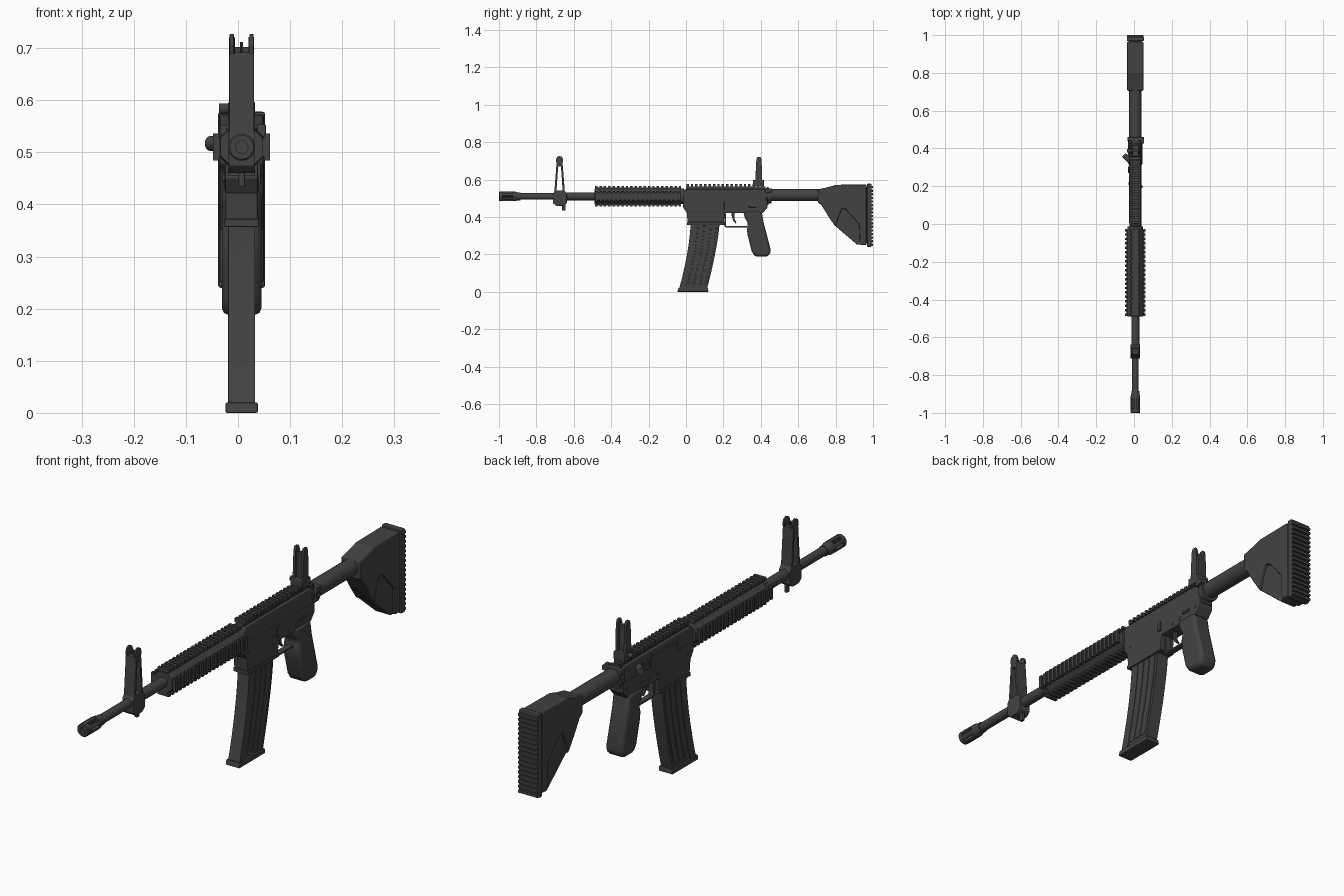
import bpy, bmesh, math
from mathutils import Matrix, Vector

CX, CZ = 0.007, 0.51          # centre line of the barrel

def material(name, v):
    m = bpy.data.materials.new(name)
    m.diffuse_color = (v, v, v, 1)
    return m

METAL = material("dark_grey", 0.055)

def finish(name, bm, bevel=0, smooth=False):
    bmesh.ops.recalc_face_normals(bm, faces=bm.faces)
    me = bpy.data.meshes.new(name)
    bm.to_mesh(me)
    bm.free()
    ob = bpy.data.objects.new(name, me)
    bpy.context.collection.objects.link(ob)
    me.materials.append(METAL)
    if bevel:
        b = ob.modifiers.new("bevel", 'BEVEL')
        b.width, b.segments, b.limit_method = bevel, 2, 'ANGLE'
        b.angle_limit = math.radians(35)
    if smooth:
        bpy.ops.object.select_all(action='DESELECT')
        ob.select_set(True)
        bpy.context.view_layer.objects.active = ob
        bpy.ops.object.shade_smooth_by_angle(angle=math.radians(35))
    return ob

def prism(name, pts, half, bevel=0.002, x=CX, smooth=False):
    """Side outline of (y, z) points, extruded across x."""
    bm = bmesh.new()
    f = bm.faces.new([bm.verts.new((x - half, y, z)) for y, z in pts])
    r = bmesh.ops.extrude_face_region(bm, geom=[f])
    vs = [v for v in r["geom"] if isinstance(v, bmesh.types.BMVert)]
    bmesh.ops.translate(bm, verts=vs, vec=(2 * half, 0, 0))
    return finish(name, bm, bevel, smooth)

def boxes(name, items, bevel=0):
    """Boxes given as (x0, x1, y0, y1, z0, z1[, turn about barrel])."""
    bm = bmesh.new()
    for it in items:
        lo, hi = Vector(it[0:6:2]), Vector(it[1:6:2])
        m = Matrix.Translation((lo + hi) / 2) @ Matrix.Diagonal((hi - lo).to_4d())
        if len(it) > 6:       # box coordinates are relative to the barrel axis
            m = Matrix.Translation((CX, 0, CZ)) @ Matrix.Rotation(it[6], 4, 'Y') @ m
        bmesh.ops.create_cube(bm, size=1, matrix=m)
    return finish(name, bm, bevel)

def lathe(name, prof, z=CZ, n=24, closed=False):
    """Profile of (y, radius) turned about an axis along y."""
    bm = bmesh.new()
    off = math.pi / n
    rings = [[bm.verts.new((CX + r * math.cos(off + 2 * math.pi * i / n), y,
                            z + r * math.sin(off + 2 * math.pi * i / n)))
              for i in range(n)] for y, r in prof]
    pairs = list(zip(rings, rings[1:] + rings[:1])) if closed else list(zip(rings, rings[1:]))
    for a, b in pairs:
        for i in range(n):
            bm.faces.new((a[i], a[(i + 1) % n], b[(i + 1) % n], b[i]))
    if not closed:
        bm.faces.new(rings[0])
        bm.faces.new(rings[-1])
    return finish(name, bm, 0, n > 8)

def rod(name, a, b, r, n=16):
    """Cylinder between two points."""
    a, b = Vector(a), Vector(b)
    d = b - a
    bm = bmesh.new()
    m = Matrix.Translation((a + b) / 2) @ d.to_track_quat('Z', 'Y').to_matrix().to_4x4()
    bmesh.ops.create_cone(bm, cap_ends=True, segments=n, radius1=r, radius2=r,
                          depth=d.length, matrix=m)
    return finish(name, bm, 0, True)

# Barrel and muzzle
lathe("barrel", [(-0.985, 0.013), (-0.90, 0.013), (-0.90, 0.018), (-0.64, 0.018),
                 (-0.64, 0.021), (-0.47, 0.021)])
lathe("muzzle_ring", [(-1, 0.012), (-1, 0.023), (-0.997, 0.026), (-0.98, 0.026),
                      (-0.98, 0.012)], closed=True)
lathe("muzzle_collar", [(-0.925, 0.013), (-0.925, 0.026), (-0.915, 0.026),
                        (-0.897, 0.021), (-0.885, 0.021), (-0.885, 0.013)], closed=True)
boxes("muzzle_bars", [(-0.008, 0.008, -0.982, -0.92, 0.011, 0.025, k * math.pi / 3)
                      for k in range(6)])

# Front sight: clamp, leaning legs, ears and post
prism("front_sight_clamp", [(-0.712, 0.475), (-0.695, 0.46), (-0.655, 0.46), (-0.637, 0.475),
                            (-0.637, 0.525), (-0.65, 0.542), (-0.70, 0.542), (-0.712, 0.525)], 0.025)
for nm, s in (("front", -1), ("rear", 1)):
    prism("front_sight_leg_" + nm,
          [(-0.676 + s * d, z) for d, z in ((0.028, 0.535), (0.016, 0.69), (0.006, 0.69), (0.017, 0.535))], 0.024)
boxes("front_sight_bridge", [(CX - 0.024, CX + 0.024, -0.692, -0.66, 0.67, 0.692)], 0.002)
for s in (-1, 1):
    prism("front_sight_ear", [(-0.692, 0.685), (-0.66, 0.685), (-0.656, 0.705), (-0.662, 0.72),
                              (-0.676, 0.727), (-0.69, 0.72), (-0.696, 0.705)], 0.004, 0.001, CX + s * 0.019)
rod("front_sight_post", (CX, -0.676, 0.69), (CX, -0.676, 0.712), 0.003, 8)
boxes("sling_lug", [(CX - 0.006, CX + 0.006, -0.662, -0.645, 0.434, 0.47)], 0.002)

# Handguard with four toothed rails
lathe("handguard_core", [(-0.485, 0.03), (-0.485, 0.045), (-0.03, 0.045), (-0.03, 0.03)], n=8)
rails = []
for k in range(4):
    a = k * math.pi / 2
    rails.append((-0.018, 0.018, -0.487, -0.03, 0.03, 0.048, a))
    rails += [(-0.026, 0.026, -0.487 + i * 0.0236, -0.474 + i * 0.0236, 0.043, 0.0545, a) for i in range(20)]
boxes("handguard_rails", rails)
lathe("handguard_cap", [(-0.49, 0.02), (-0.49, 0.044), (-0.47, 0.047), (-0.47, 0.02)], n=8)
lathe("barrel_nut", [(-0.035, 0.03), (-0.035, 0.042), (-0.012, 0.042), (-0.012, 0.03)])

# Receiver
prism("upper_receiver", [(-0.017, 0.475), (0.43, 0.475), (0.43, 0.535), (0.42, 0.55),
                         (0.0, 0.55), (-0.017, 0.54)], 0.030, 0.006)
prism("lower_receiver", [(0.005, 0.42), (0.41, 0.42), (0.435, 0.45), (0.435, 0.49),
                         (-0.015, 0.49), (-0.015, 0.45)], 0.0315, 0.003)
prism("magazine_well", [(0.01, 0.362), (0.2, 0.362), (0.21, 0.43), (0.003, 0.43)], 0.031, 0.003)
boxes("magazine_well_lip", [(CX - 0.033, CX + 0.033, 0.006, 0.205, 0.357, 0.372)], 0.002)
boxes("receiver_rail", [(CX - 0.016, CX + 0.016, 0, 0.425, 0.545, 0.564)]
      + [(CX - 0.023, CX + 0.023, 0.002 + i * 0.0236, 0.015 + i * 0.0236, 0.559, 0.576) for i in range(18)])

# Receiver details
boxes("ejection_cover", [(CX - 0.034, CX - 0.028, 0.09, 0.26, 0.485, 0.528)], 0.002)
prism("case_deflector", [(0.27, 0.49), (0.305, 0.49), (0.305, 0.53), (0.285, 0.53)], 0.005, 0.002, CX - 0.033)
rod("forward_assist", (CX - 0.02, 0.325, 0.517), (CX - 0.061, 0.365, 0.517), 0.014)
rod("magazine_release", (CX - 0.03, 0.215, 0.45), (CX - 0.037, 0.215, 0.45), 0.008)
boxes("bolt_catch", [(CX + 0.03, CX + 0.037, 0.19, 0.205, 0.44, 0.48)], 0.002)
boxes("fire_selector", [(CX + 0.03, CX + 0.038, 0.335, 0.375, 0.452, 0.462)], 0.002)
for y, z in ((0.02, 0.45), (0.27, 0.44), (0.315, 0.445), (0.405, 0.455)):
    rod("receiver_pin", (CX - 0.0335, y, z), (CX + 0.0335, y, z), 0.007, 12)
boxes("charging_handle", [(CX - 0.02, CX + 0.02, 0.41, 0.45, 0.532, 0.552),
                          (CX - 0.042, CX + 0.047, 0.44, 0.46, 0.532, 0.552),
                          (CX + 0.03, CX + 0.047, 0.425, 0.445, 0.528, 0.554)], 0.003)

# Trigger and guard
prism("trigger_guard", [(0.205, 0.42), (0.205, 0.352), (0.212, 0.343), (0.325, 0.343), (0.325, 0.351),
                        (0.216, 0.351), (0.213, 0.355), (0.213, 0.42)], 0.012, 0.001)
prism("trigger", [(0.243, 0.43), (0.245, 0.40), (0.252, 0.38), (0.266, 0.366), (0.27, 0.371),
                  (0.261, 0.385), (0.258, 0.40), (0.262, 0.43)], 0.006, 0.001)

# Pistol grip
prism("pistol_grip", [(0.305, 0.43), (0.315, 0.395), (0.333, 0.365), (0.325, 0.335), (0.33, 0.30),
                      (0.352, 0.215), (0.365, 0.195), (0.38, 0.188), (0.43, 0.188), (0.448, 0.197),
                      (0.453, 0.225), (0.415, 0.37), (0.405, 0.43)], 0.038, 0.013, smooth=True)

# Curved magazine with side ribs and base plate
def mag_edge(t, f):
    """Point at height fraction t (0 bottom) and depth fraction f (0 front)."""
    front = 0.025 - 0.062 * (1 - t) ** 1.6
    rear = 0.180 - 0.068 * (1 - t) ** 1.4
    return front + (rear - front) * f, 0.015 + 0.36 * t

steps = [i / 10 for i in range(11)]
def mag_strip(name, f0, f1, half, t0=0.0, t1=1.0):
    ts = [t0 + (t1 - t0) * t for t in steps]
    prism(name, [mag_edge(t, f0) for t in ts] + [mag_edge(t, f1) for t in reversed(ts)], half, 0.0015)

mag_strip("magazine_body", 0.0, 1.0, 0.0235)
mag_strip("magazine_front_band", 0.0, 0.24, 0.026)
for f in (0.29, 0.51, 0.73):
    mag_strip("magazine_rib", f, f + 0.17, 0.026, 0.06, 0.98)
mag_strip("magazine_rear_band", 0.95, 1.0, 0.026)
prism("magazine_base", [(-0.046, 0.0), (0.12, 0.0), (0.118, 0.02), (-0.042, 0.02)], 0.031, 0.003)

# Rear sight
boxes("rear_sight_base", [(CX - 0.026, CX + 0.026, 0.358, 0.417, 0.565, 0.598)], 0.004)
rod("rear_sight_knob", (CX - 0.043, 0.388, 0.584), (CX - 0.02, 0.388, 0.584), 0.010)
boxes("rear_sight_leaf", [(CX - 0.014, CX + 0.014, 0.384, 0.396, 0.59, 0.702)])
for s in (-1, 1):
    prism("rear_sight_wing", [(0.37, 0.59), (0.408, 0.59), (0.404, 0.705), (0.398, 0.722),
                              (0.382, 0.722), (0.376, 0.705)], 0.0055, 0.002, CX + s * 0.0185)

# Buffer tube
lathe("buffer_tube", [(0.42, 0.033), (0.74, 0.033)], z=0.517)
lathe("tube_nut", [(0.435, 0.03), (0.435, 0.040), (0.458, 0.040), (0.458, 0.03)], z=0.512)
boxes("end_plate", [(CX - 0.022, CX + 0.022, 0.432, 0.442, 0.463, 0.56)], 0.002)

# Stock, recessed lower web, ridged butt pad
prism("stock_body", [(0.705, 0.478), (0.725, 0.463), (0.76, 0.405), (0.80, 0.347), (0.815, 0.40),
                     (0.835, 0.445), (0.855, 0.44), (0.925, 0.36), (0.93, 0.25), (0.965, 0.25),
                     (0.965, 0.574), (0.80, 0.572), (0.77, 0.562), (0.705, 0.547)], 0.043, 0.006)
prism("stock_web", [(0.80, 0.35), (0.82, 0.46), (0.95, 0.42), (0.95, 0.252), (0.915, 0.252)], 0.034, 0.003)
boxes("butt_pad", [(CX - 0.045, CX + 0.045, 0.968, 0.992, 0.24, 0.578)], 0.005)
boxes("butt_core", [(CX - 0.036, CX + 0.036, 0.95, 0.98, 0.26, 0.56)])
boxes("butt_ridges", [(CX - 0.043, CX + 0.043, 0.985, 1.0, 0.245 + i * 0.0193, 0.257 + i * 0.0193)
                      for i in range(17)], 0.002)
